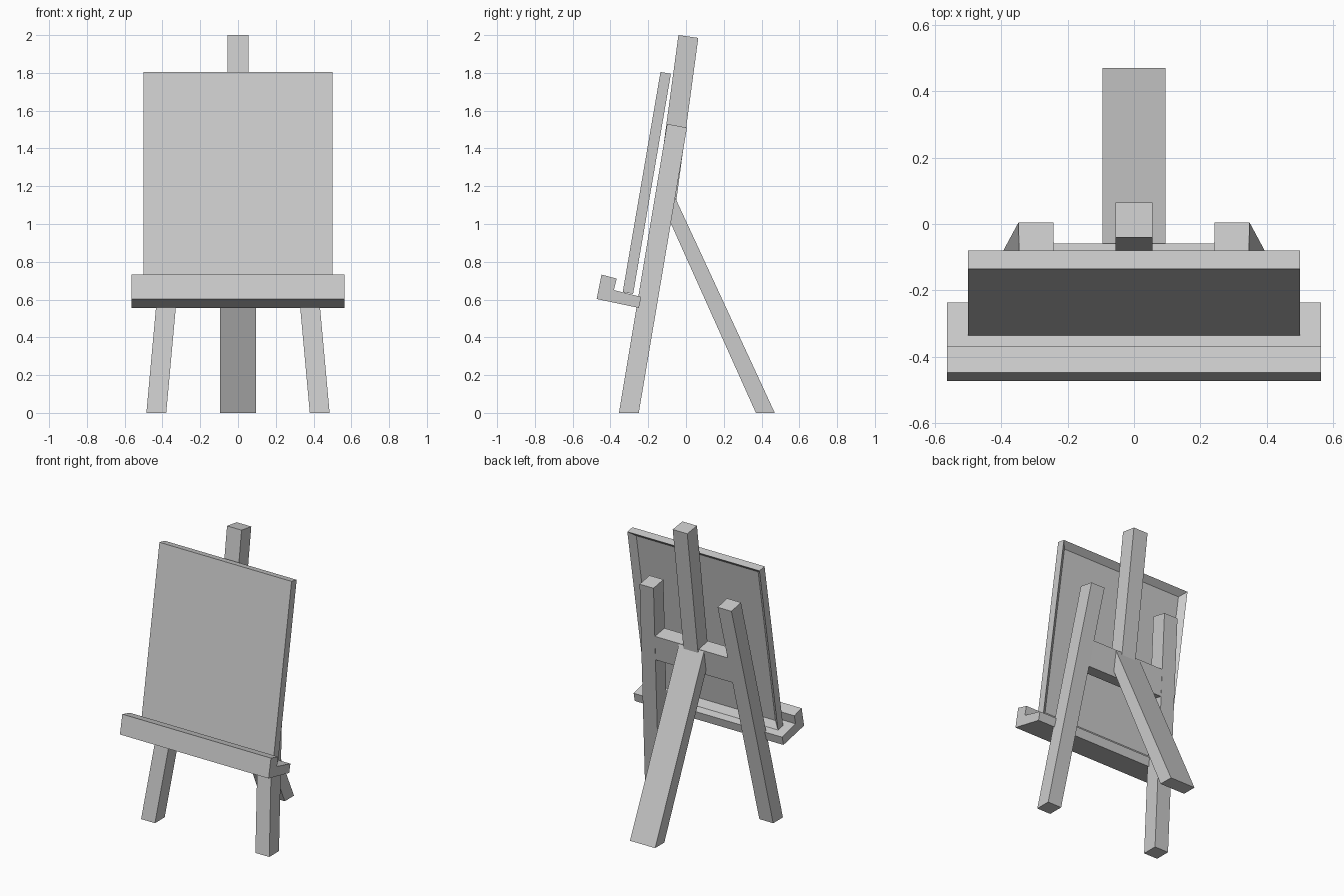
import bpy
import bmesh

cube = bpy.data.objects.get("Cube")
if cube:
    bpy.data.objects.remove(cube, do_unlink=True)

# One plain grey for the whole easel
grey = bpy.data.materials.new("plain grey")
grey.use_nodes = True
colour = (0.6, 0.6, 0.6, 1.0)
grey.diffuse_color = colour
grey.node_tree.nodes["Principled BSDF"].inputs["Base Color"].default_value = colour


def prism(name, profile, x0, x1, splay=0.0, recess=None):
    """Extrude a side profile of (y, z) points from x0 to x1.
    splay shifts x with height; recess = (border, depth) sinks the back face."""
    bm = bmesh.new()
    ends = [[bm.verts.new((x + splay * z, y, z)) for y, z in profile]
            for x in (x0, x1)]
    bm.faces.new(ends[0])
    bm.faces.new(ends[1])
    count = len(profile)
    for i in range(count):
        j = (i + 1) % count
        bm.faces.new((ends[0][i], ends[0][j], ends[1][j], ends[1][i]))
    bmesh.ops.recalc_face_normals(bm, faces=bm.faces)
    if recess:
        border, depth = recess
        back = max(bm.faces, key=lambda f: f.normal.y)
        bmesh.ops.inset_individual(bm, faces=[back], thickness=border)
        bmesh.ops.translate(bm, verts=back.verts, vec=back.normal * -depth)
    mesh = bpy.data.meshes.new(name)
    bm.to_mesh(mesh)
    bm.free()
    mesh.materials.append(grey)
    obj = bpy.data.objects.new(name, mesh)
    bpy.context.collection.objects.link(obj)
    return obj


# Splayed front legs, leaning back
leg = [(-0.355, 0), (-0.25, 0), (0.005, 1.51), (-0.10, 1.53)]
for side, label in ((1, "left"), (-1, "right")):
    prism(f"front_leg_{label}", leg, side * 0.38, side * 0.485, side * -0.091)

# Crossbar between the front legs
bar = [(-0.188, 0.99), (-0.087, 0.972), (-0.058, 1.148), (-0.159, 1.166)]
prism("crossbar", bar, -0.31, 0.31)

# Centre post rising from the crossbar
post = [(-0.163, 1.09), (-0.058, 1.075), (0.065, 1.985), (-0.04, 2.0)]
prism("centre_post", post, -0.055, 0.055)

# Rear support leg
rear = [(-0.07, 1.145), (-0.06, 1.145), (0.47, 0), (0.37, 0), (-0.09, 1.025)]
prism("rear_leg", rear, -0.095, 0.095)

# Canvas with a hollow back inside its frame
canvas = [(-0.335, 0.64), (-0.28, 0.63), (-0.08, 1.795), (-0.135, 1.805)]
prism("canvas", canvas, -0.5, 0.5, recess=(0.055, 0.035))

# Tray with a raised front lip
tray = [(-0.447, 0.732), (-0.367, 0.711), (-0.382, 0.65),
        (-0.237, 0.614), (-0.25, 0.556), (-0.473, 0.603)]
prism("tray", tray, -0.5625, 0.5625)
